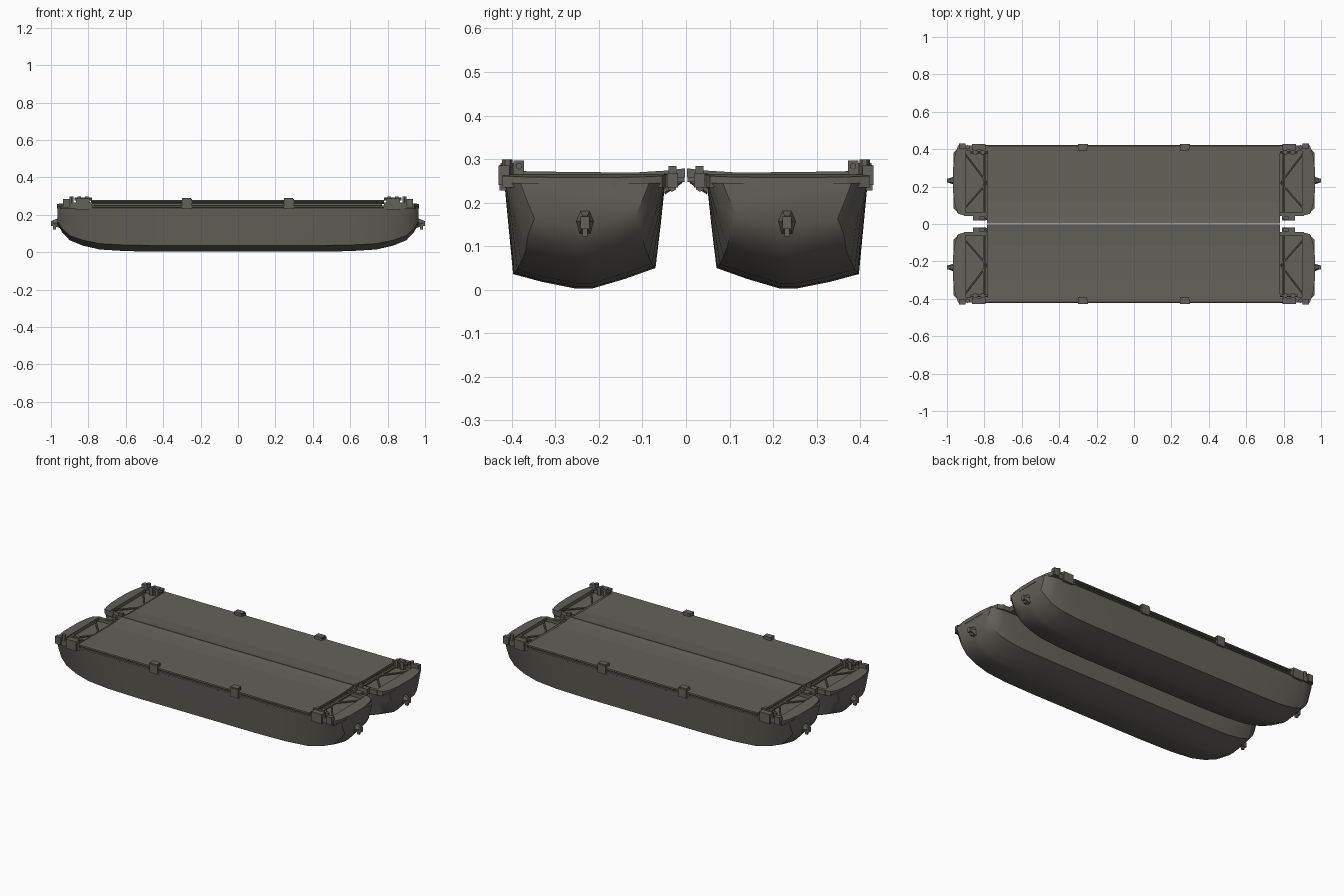
import bpy, bmesh
from mathutils import Vector

cube = bpy.data.objects.get("Cube")
if cube:
    bpy.data.objects.remove(cube, do_unlink=True)

olive = bpy.data.materials.new("drab olive grey")
olive.use_nodes = True
COLOR = (0.125, 0.12, 0.1, 1)
olive.diffuse_color = COLOR
bsdf = olive.node_tree.nodes["Principled BSDF"]
bsdf.inputs["Base Color"].default_value = COLOR
bsdf.inputs["Roughness"].default_value = 0.8


def finish(name, bm, mirror_x=False, smooth=False):
    """Turn a bmesh into an object mirrored across the seam between the hulls."""
    bmesh.ops.recalc_face_normals(bm, faces=bm.faces)
    mesh = bpy.data.meshes.new(name)
    bm.to_mesh(mesh)
    bm.free()
    mesh.materials.append(olive)
    ob = bpy.data.objects.new(name, mesh)
    bpy.context.collection.objects.link(ob)
    mod = ob.modifiers.new("Mirror", 'MIRROR')
    mod.use_axis = (mirror_x, True, False)
    mod.use_mirror_merge = False
    if smooth:
        bpy.ops.object.select_all(action='DESELECT')
        ob.select_set(True)
        bpy.context.view_layer.objects.active = ob
        bpy.ops.object.shade_smooth_by_angle(angle=0.6)
    return ob


def add_box(bm, x, y, z):
    """Box from (min, max) pairs."""
    verts = bmesh.ops.create_cube(bm, size=1)["verts"]
    for v in verts:
        v.co = Vector([(lo + hi) / 2 + c * (hi - lo)
                       for c, (lo, hi) in zip(v.co, (x, y, z))])


def add_bar(bm, a, b, r=0.006, sides=6):
    """Straight round bar between two points."""
    a, b = Vector(a), Vector(b)
    verts = bmesh.ops.create_cone(bm, cap_ends=True, segments=sides, radius1=r,
                                  radius2=r, depth=(b - a).length)["verts"]
    turn = (b - a).to_track_quat('Z', 'Y')
    for v in verts:
        v.co = turn @ v.co + (a + b) / 2


# Hulls: one cross-section lofted along x, with raised and tapered ends
MID_Y, TOP = 0.232, 0.245
section = [(0.048, TOP), (0.058, 0.15), (0.07, 0.05), (0.14, 0.025), (0.215, 0.003),
           (0.255, 0.003), (0.33, 0.018), (0.397, 0.036), (0.408, 0.15), (0.417, TOP)]
# distance along x, lowest point, width at the bottom, width at the top
half = [(0.0, 0, 1, 1), (0.4, 0, 1, 1), (0.6, 0.003, 0.98, 1), (0.74, 0.012, 0.92, 1),
        (0.83, 0.033, 0.84, 1), (0.9, 0.062, 0.75, 0.99), (0.94, 0.105, 0.72, 0.95),
        (0.965, 0.15, 0.66, 0.8)]
stations = [(-x, *rest) for x, *rest in reversed(half[1:])] + half
bm = bmesh.new()
rings = []
for x, low, w_low, w_top in stations:
    ring = []
    for y, z in section:
        t = z / TOP
        w = w_low + (w_top - w_low) * t ** 0.6
        ring.append(bm.verts.new((x, MID_Y + (y - MID_Y) * w, low + (TOP - low) * t)))
    rings.append(ring)
n = len(section)
for r1, r2 in zip(rings, rings[1:]):
    for i in range(n):
        j = (i + 1) % n
        bm.faces.new((r1[i], r1[j], r2[j], r2[i]))
bm.faces.new(rings[0])
bm.faces.new(rings[-1])
finish("hull", bm, smooth=True)

# Deck plates meeting along the middle seam, with slightly crowned hinge edge
bm = bmesh.new()
outline = [(0.002, 0.279), (0.04, 0.274), (0.12, 0.269), (0.3, 0.271), (0.417, 0.273),
           (0.417, 0.258), (0.002, 0.258)]
ends = [[bm.verts.new((x, y, z)) for y, z in outline] for x in (-0.785, 0.78)]
for i in range(len(outline)):
    j = (i + 1) % len(outline)
    bm.faces.new((ends[0][i], ends[0][j], ends[1][j], ends[1][i]))
for e in ends:
    bm.faces.new(e)
finish("deck_plate", bm)

# Deck supports leave a shadow gap above the hull side
bm = bmesh.new()
add_box(bm, (-0.77, 0.77), (0.055, 0.4), (0.235, 0.26))
finish("deck_support", bm)

# Side rails below the deck edge
bm = bmesh.new()
add_bar(bm, (-0.82, 0.415, 0.243), (0.8, 0.415, 0.243), 0.007)
add_bar(bm, (-0.78, 0.416, 0.268), (0.78, 0.416, 0.268), 0.006)
finish("side_rail", bm, smooth=True)

# End platforms: solid nose plate and rim around the recessed tray
bm = bmesh.new()
nose = [(0.9, 0.043), (0.94, 0.055), (0.957, 0.1), (0.967, 0.17), (0.967, 0.3),
        (0.957, 0.37), (0.94, 0.421), (0.9, 0.421)]
base = bm.faces.new([bm.verts.new((x, y, 0.235)) for x, y in nose])
up = bmesh.ops.extrude_face_region(bm, geom=[base])["geom"]
for v in up:
    if isinstance(v, bmesh.types.BMVert):
        v.co.z = 0.266 - 0.12 * max(0, v.co.x - 0.9)
add_box(bm, (0.78, 0.91), (0.043, 0.062), (0.235, 0.264))
add_box(bm, (0.78, 0.91), (0.39, 0.421), (0.235, 0.266))
finish("end_platform", bm, mirror_x=True)

# Tray bracing
bm = bmesh.new()
add_bar(bm, (0.785, 0.22, 0.254), (0.9, 0.09, 0.254))
add_bar(bm, (0.785, 0.22, 0.254), (0.9, 0.37, 0.254))
add_bar(bm, (0.8, 0.06, 0.255), (0.8, 0.4, 0.255), 0.008)
finish("tray_brace", bm, mirror_x=True)

# Deck edge clamps
bm = bmesh.new()
for x in (-0.27, 0.275):
    add_box(bm, (x - 0.03, x + 0.025), (0.405, 0.428), (0.232, 0.284))
    add_box(bm, (x - 0.03, x + 0.02), (0.39, 0.426), (0.272, 0.291))
finish("edge_clamp", bm)

# Corner fittings: a pair of uprights with a cross pin
bm = bmesh.new()
for x in (0.8, 0.84):
    add_box(bm, (x, x + 0.018), (0.372, 0.396), (0.25, 0.297))
add_box(bm, (0.795, 0.865), (0.396, 0.428), (0.228, 0.286))
add_bar(bm, (0.78, 0.384, 0.284), (0.875, 0.384, 0.284), 0.008)
add_bar(bm, (0.89, 0.41, 0.26), (0.89, 0.41, 0.299), 0.012)
add_box(bm, (0.9, 0.935), (0.405, 0.43), (0.24, 0.285))
finish("corner_fitting", bm, mirror_x=True)

# Hinge brackets joining the two hulls
bm = bmesh.new()
for x in (-0.76, -0.25, 0.25, 0.72):
    add_box(bm, (x - 0.025, x + 0.025), (0.004, 0.05), (0.248, 0.264))
    add_bar(bm, (x, 0.012, 0.252), (x, 0.052, 0.226), 0.008)
    add_bar(bm, (x - 0.035, 0.032, 0.236), (x + 0.035, 0.032, 0.236), 0.011)
finish("hinge_bracket", bm)

# Inner corner latches beside the gap at each end
bm = bmesh.new()
add_box(bm, (0.79, 0.86), (0.018, 0.05), (0.235, 0.268))
add_box(bm, (0.8, 0.825), (0.022, 0.04), (0.26, 0.284))
finish("inner_latch", bm, mirror_x=True)

# Towing hooks on the bow and stern
bm = bmesh.new()
verts = bmesh.ops.create_cone(bm, cap_ends=True, segments=6, radius1=0.032,
                              radius2=0.014, depth=0.04)["verts"]
for v in verts:
    v.co = Vector((0.974 + v.co.z, MID_Y + v.co.y * 0.75, 0.157 + v.co.x))
add_box(bm, (0.978, 1.0), (0.222, 0.242), (0.14, 0.168))
add_box(bm, (0.972, 0.988), (0.226, 0.238), (0.122, 0.145))
finish("towing_hook", bm, mirror_x=True)
